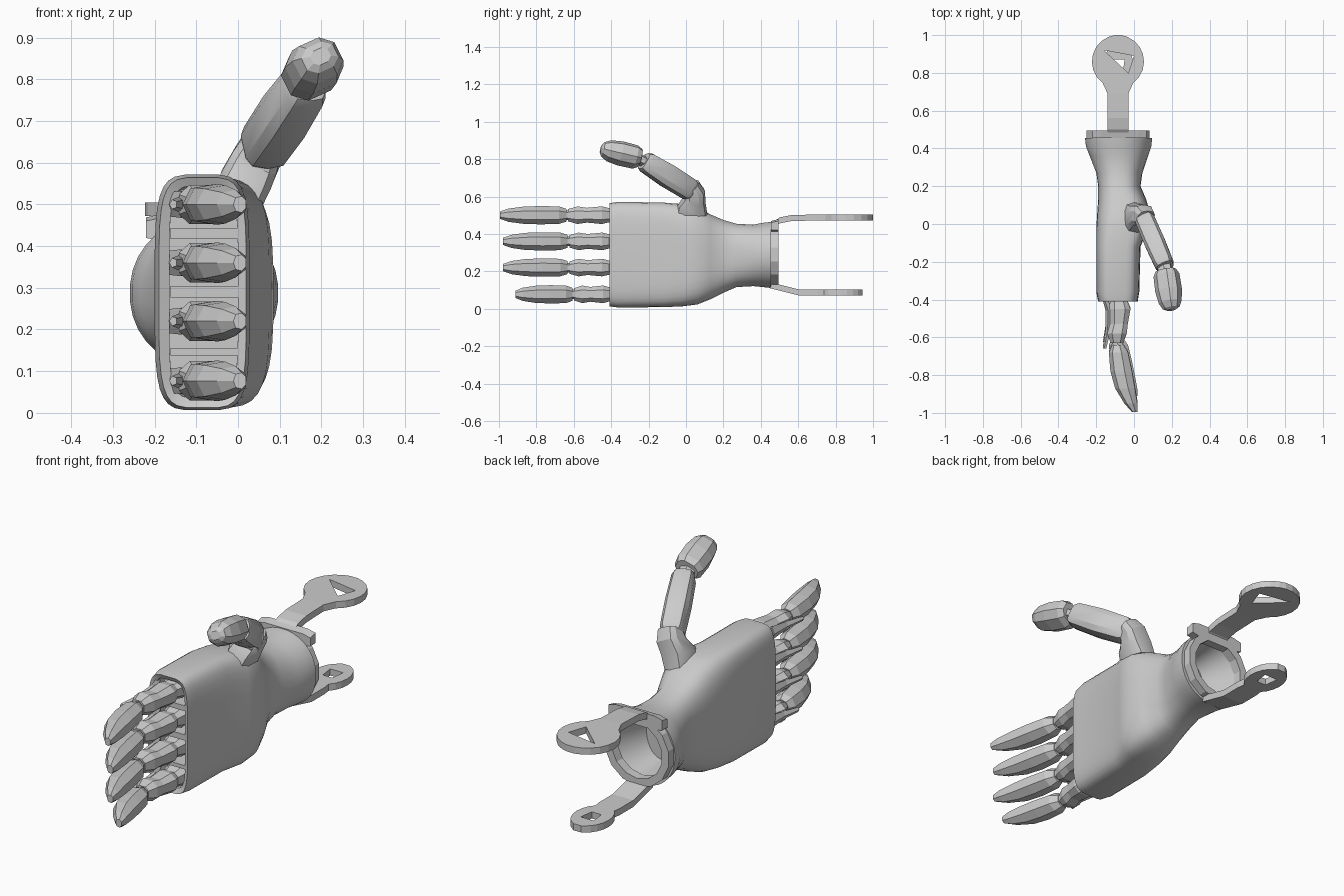
import bpy, bmesh
from math import cos, sin, pi, copysign
from mathutils import Vector

if "Cube" in bpy.data.objects:
    bpy.data.objects.remove(bpy.data.objects["Cube"])

grey = bpy.data.materials.new("plastic grey")
grey.use_nodes = True
grey.diffuse_color = (0.6, 0.6, 0.6, 1)
grey.node_tree.nodes["Principled BSDF"].inputs["Base Color"].default_value = (0.6, 0.6, 0.6, 1)

Y, Z = Vector((0, 1, 0)), Vector((0, 0, 1))


def ring(center, axis, up, a, b, n, power):
    """Superellipse ring round an axis; a is the sideways half width, b the upward one."""
    axis = Vector(axis).normalized()
    side = axis.cross(up).normalized()
    up = side.cross(axis)
    pts = []
    for i in range(n):
        t = 2 * pi * (i + 0.5) / n
        c, s = cos(t), sin(t)
        pts.append(Vector(center) + side * a * copysign(abs(c) ** (2 / power), c)
                   + up * b * copysign(abs(s) ** (2 / power), s))
    return pts


def loft(name, rings, closed=False, smooth=None):
    """Skin a list of rings; closed joins the last ring to the first."""
    bm = bmesh.new()
    loops = [[bm.verts.new(p) for p in r] for r in rings]
    pairs = list(zip(loops, loops[1:])) + ([(loops[-1], loops[0])] if closed else [])
    for r, q in pairs:
        for i in range(len(r)):
            j = (i + 1) % len(r)
            bm.faces.new((r[i], r[j], q[j], q[i]))
    if not closed:
        bm.faces.new(loops[0])
        bm.faces.new(loops[-1])
    bmesh.ops.recalc_face_normals(bm, faces=bm.faces)
    mesh = bpy.data.meshes.new(name)
    bm.to_mesh(mesh)
    bm.free()
    mesh.materials.append(grey)
    ob = bpy.data.objects.new(name, mesh)
    bpy.context.collection.objects.link(ob)
    if smooth:
        bpy.ops.object.select_all(action='DESELECT')
        ob.select_set(True)
        bpy.context.view_layer.objects.active = ob
        bpy.ops.object.shade_smooth_by_angle(angle=smooth)
    return ob


def span(y, x0, x1, z0, z1, n, power):
    """Ring across the hand at depth y, filling the given x and z ranges."""
    return ring(((x0 + x1) / 2, y, (z0 + z1) / 2), Y, Z, (x1 - x0) / 2, (z1 - z0) / 2, n, power)


def cut(ob, cutter):
    mod = ob.modifiers.new("hole", 'BOOLEAN')
    mod.operation, mod.object, mod.solver = 'DIFFERENCE', cutter, 'EXACT'
    bpy.context.view_layer.objects.active = ob
    bpy.ops.object.modifier_apply(modifier=mod.name)
    bpy.data.objects.remove(cutter)


# Palm shell: front pocket, outer skin, then the wrist pocket
palm = [
    (-0.31, -0.165, 0.0, 0.04, 0.54, 5), (-0.40, -0.165, 0.0, 0.035, 0.545, 5),
    (-0.41, -0.19, 0.02, 0.012, 0.565, 4.5), (-0.36, -0.2, 0.028, 0.006, 0.572, 4.5),
    (-0.12, -0.2, 0.035, 0.008, 0.568, 4.5), (-0.02, -0.2, 0.075, 0.012, 0.56, 4),
    (0.06, -0.195, 0.085, 0.022, 0.545, 3.5), (0.13, -0.19, 0.065, 0.05, 0.505, 3),
    (0.2, -0.19, 0.035, 0.085, 0.475, 2.7), (0.27, -0.2, 0.045, 0.115, 0.455, 2.4),
    (0.36, -0.235, 0.075, 0.12, 0.45, 2.2), (0.41, -0.255, 0.092, 0.115, 0.46, 2.1),
    (0.455, -0.26, 0.097, 0.11, 0.465, 2.1), (0.455, -0.22, 0.06, 0.15, 0.43, 2),
    (0.3, -0.16, 0.0, 0.17, 0.41, 2)]
loft("palm", [span(*s[:5], 32, s[5]) for s in palm], smooth=0.6)

# Wrist cuff ring
loft("wrist_cuff", [span(y, -0.085 - r, -0.085 + r, 0.29 - r, 0.29 + r, 14, 2)
                    for y, r in ((0.45, 0.172), (0.495, 0.172), (0.495, 0.135), (0.45, 0.135))],
     closed=True)
loft("cuff_plate", [span(y, -0.225, 0.07, 0.41, z, 8, 5) for y, z in ((0.455, 0.47), (0.495, 0.48))])

# Divider bars between the finger sockets
for i, (z, h) in enumerate(((0.147, 0.01), (0.29, 0.015), (0.43, 0.014))):
    loft(f"finger_divider_{i + 1}", [span(y, -0.17, 0.022, z - h, z + h, 4, 2.01 + 6)
                                     for y in (-0.4, -0.3)])

# Fingers: knuckle, proximal link, hinge, tip, dorsal guard
for i, (z, scale) in enumerate(((0.077, 0.86), (0.22, 0.97), (0.36, 0.97), (0.5, 1.0))):
    def part(name, rows, n=8, power=2.6):
        loft(f"finger_{i + 1}_{name}",
             [span(-0.4 - (-0.4 - y) * scale if y < -0.4 else y,
                   x - a, x + a, z - b, z + b, n, power) for y, x, a, b in rows])
    part("knuckle", [(-0.3, -0.08, 0.05, 0.04), (-0.36, -0.075, 0.06, 0.05), (-0.43, -0.075, 0.04, 0.03)])
    part("proximal", [(-0.41, -0.08, 0.05, 0.04), (-0.45, -0.075, 0.06, 0.05),
                      (-0.53, -0.08, 0.05, 0.042), (-0.58, -0.09, 0.055, 0.05),
                      (-0.63, -0.09, 0.035, 0.035)])
    part("hinge", [(-0.6, -0.09, 0.03, 0.025), (-0.69, -0.08, 0.03, 0.025)], 6)
    part("tip", [(-0.64, -0.085, 0.032, 0.035), (-0.68, -0.08, 0.053, 0.048),
                 (-0.78, -0.065, 0.06, 0.05), (-0.87, -0.045, 0.055, 0.047),
                 (-0.95, -0.015, 0.036, 0.036), (-0.995, 0.005, 0.016, 0.02)], 7, 2.2)
    part("guard", [(-0.36, -0.165, 0.012, 0.03), (-0.46, -0.13, 0.02, 0.034),
                   (-0.56, -0.135, 0.016, 0.02), (-0.66, -0.155, 0.01, 0.012)], 5, 2)

# Thumb: hood on the palm, proximal link, hinge and tip
start, end, tip = Vector((0.055, 0.03, 0.63)), Vector((0.165, -0.225, 0.79)), Vector((0.198, -0.455, 0.855))
link, tip_from = end - start, Vector((0.168, -0.245, 0.805))
tip_axis = tip - tip_from
loft("thumb_hood", [ring(c, d, Y, a, b, 10, 3) for c, d, a, b in (
    ((0.0, 0.03, 0.5), (0.1, 0, 1), 0.06, 0.085), ((0.02, 0.03, 0.56), (0.3, -0.1, 1), 0.065, 0.075),
    ((0.045, 0.045, 0.61), (0.5, -0.4, 1), 0.06, 0.06), ((0.062, 0.03, 0.65), (0.5, -0.8, 1), 0.05, 0.048))],
     smooth=0.5)
loft("thumb_proximal", [ring(start + link * t, link, Z, a, b, 10, 3.2) for t, a, b in (
    (0, 0.046, 0.052), (0.06, 0.055, 0.062), (0.5, 0.057, 0.066), (0.93, 0.053, 0.058), (1, 0.045, 0.048))],
     smooth=0.5)
loft("thumb_hinge", [ring(c, link, Z, 0.04, 0.03, 6, 2) for c in (end - link * 0.1, tip_from + tip_axis * 0.15)])
loft("thumb_tip", [ring(tip_from + tip_axis * t, tip_axis, Vector((-0.45, 0, 1)), a, b, 8, 2.4) for t, a, b in (
    (0, 0.055, 0.045), (0.12, 0.068, 0.06), (0.5, 0.07, 0.062), (0.8, 0.06, 0.054), (0.95, 0.045, 0.036),
    (1, 0.025, 0.02))])


# Strap tabs: flat bars that widen into a rounded paddle with a slot
def strap(name, path, mid, radius, narrow, far, hole):
    rows = [(y, z, narrow) for y, z in path]
    z = path[-1][1]
    for k in range(9):
        t = pi * (0.2 + 0.78 * k / 8)
        rows.append((mid - cos(t) * (far - mid), z, max(radius * sin(t), 0.02)))
    ob = loft(name, [[Vector((-0.085 + sx * w, y, zz + sz * 0.016))
                      for sx, sz in ((-1, -1), (1, -1), (1, 1), (-1, 1))] for y, zz, w in rows])
    cutter = loft("slot_cutter", [[Vector((x, y, z + dz)) for x, y in hole] for dz in (-0.1, 0.1)])
    cutter.hide_render = True
    cut(ob, cutter)


strap("upper_strap", [(0.45, 0.435), (0.5, 0.472), (0.56, 0.484), (0.69, 0.488)], 0.86, 0.138, 0.055, 1.0,
      [(-0.16, 0.92), (0.0, 0.89), (-0.03, 0.8)])
strap("lower_strap", [(0.45, 0.125), (0.49, 0.115), (0.6, 0.088), (0.7, 0.088)], 0.83, 0.085, 0.055, 0.945,
      [(-0.12, 0.87), (-0.05, 0.87), (-0.06, 0.8), (-0.11, 0.8)])
